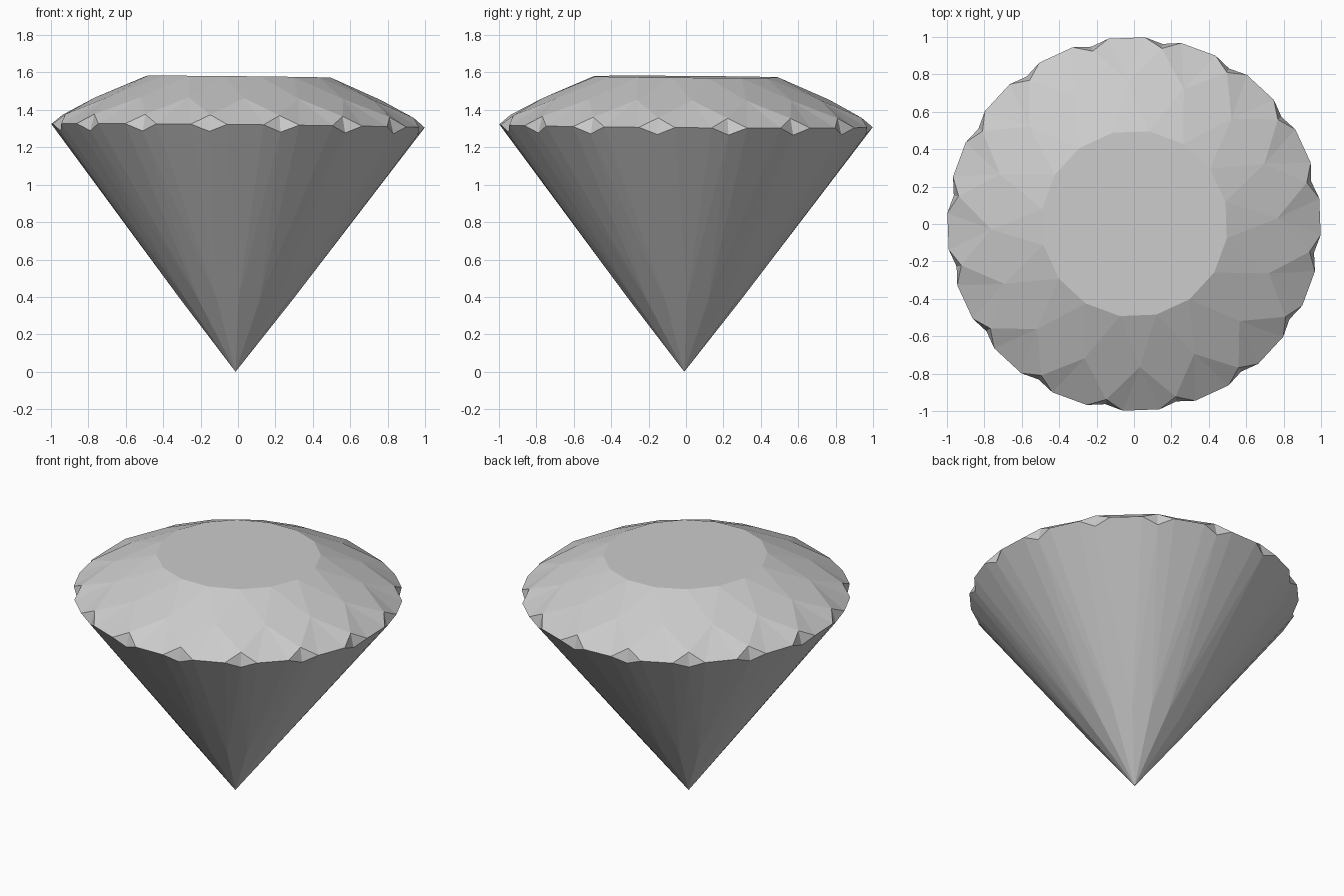
import bpy, bmesh
from math import sin, cos, radians
from mathutils import Matrix

if "Cube" in bpy.data.objects:
    bpy.data.objects.remove(bpy.data.objects["Cube"])

N = 16
STEP = 360 / N
OFFSET = 13.5          # angle of the first table corner / girdle notch
GIRDLE_Z = 1.315

bm = bmesh.new()


def ring(radius, z, shift):
    """One ring of N corners, rotated by shift degrees from the notches."""
    verts = []
    for i in range(N):
        a = radians(OFFSET + shift + i * STEP)
        verts.append(bm.verts.new((radius * cos(a), radius * sin(a), z)))
    return verts


# Rings from top to bottom
table = ring(0.5, 1.577, 0)
star = ring(0.766, 1.459, STEP / 2)
notch_top = ring(0.95, 1.366, 0)
girdle_a = ring(1.0, GIRDLE_Z, -STEP / 4)
girdle_b = ring(1.0, GIRDLE_Z, STEP / 4)
notch_low = ring(0.975, 1.277, 0)
pavilion = ring(0.30, 0.386, STEP / 2)
tip = bm.verts.new((0, 0, 0))

bm.faces.new(table)
for i in range(N):
    j, h = (i + 1) % N, i - 1
    # Crown: star, kite and upper girdle facets
    bm.faces.new((table[i], star[i], table[j]))
    bm.faces.new((table[i], star[h], notch_top[i], star[i]))
    bm.faces.new((star[h], girdle_a[i], notch_top[i]))
    bm.faces.new((star[i], notch_top[i], girdle_b[i]))
    bm.faces.new((star[i], girdle_b[i], girdle_a[j]))
    # Girdle notch
    bm.faces.new((notch_top[i], girdle_a[i], notch_low[i]))
    bm.faces.new((notch_top[i], notch_low[i], girdle_b[i]))
    # Pavilion: lower girdle facets and main kites
    bm.faces.new((pavilion[h], notch_low[i], girdle_a[i]))
    bm.faces.new((pavilion[i], girdle_b[i], notch_low[i]))
    bm.faces.new((pavilion[i], girdle_a[j], girdle_b[i]))
    bm.faces.new((tip, pavilion[i], notch_low[i], pavilion[h]))
bmesh.ops.recalc_face_normals(bm, faces=bm.faces[:])

# Slight tilt about the girdle centre
tilt = Matrix.Rotation(0.010, 4, 'Y') @ Matrix.Rotation(-0.007, 4, 'X')
up = Matrix.Translation((0, 0, GIRDLE_Z))
bm.transform(up @ tilt @ up.inverted())

mesh = bpy.data.meshes.new("cut_gem")
bm.to_mesh(mesh)
bm.free()
bpy.context.collection.objects.link(bpy.data.objects.new("cut_gem", mesh))
